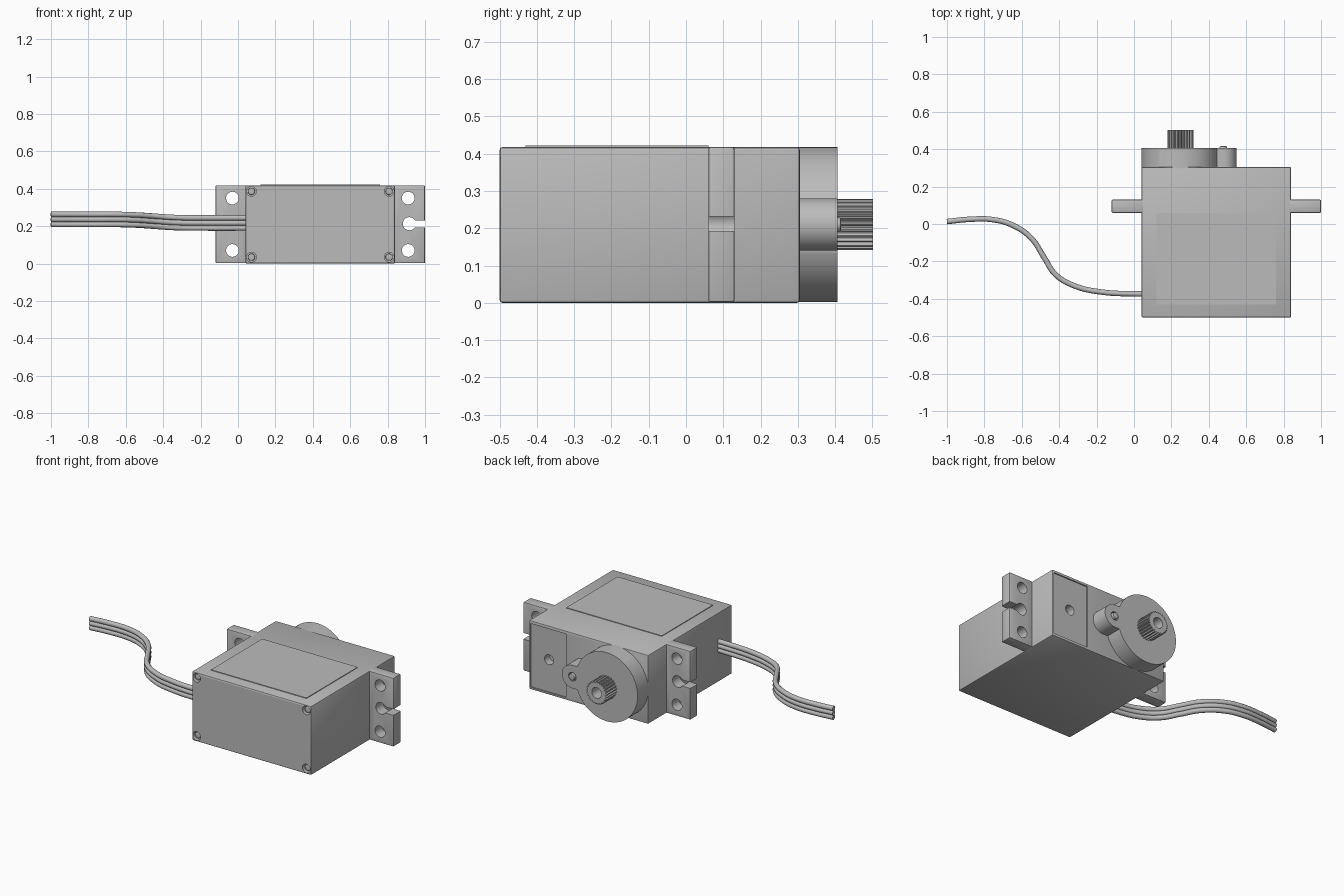
import bpy, bmesh, math
from mathutils import Matrix

old = bpy.data.objects.get("Cube")
if old:
    bpy.data.objects.remove(old, do_unlink=True)

grey = bpy.data.materials.new("plain grey")
grey.use_nodes = True
GREY = (0.5, 0.5, 0.5, 1)
grey.diffuse_color = GREY
grey.node_tree.nodes["Principled BSDF"].inputs["Base Color"].default_value = GREY

MID_X, MID_Z = 0.44, 0.21


def finish(bm, name):
    mesh = bpy.data.meshes.new(name)
    bmesh.ops.recalc_face_normals(bm, faces=bm.faces)
    bm.to_mesh(mesh)
    bm.free()
    mesh.materials.append(grey)
    obj = bpy.data.objects.new(name, mesh)
    bpy.context.collection.objects.link(obj)
    return obj


def box(name, x, y, z):
    """Box spanning the given (low, high) ranges."""
    bm = bmesh.new()
    bmesh.ops.create_cube(bm, size=1)
    for v in bm.verts:
        v.co = [r[0] + (c + 0.5) * (r[1] - r[0]) for c, r in zip(v.co, (x, y, z))]
    return finish(bm, name)


def rod(name, x, z, y, radius, sides=48):
    """Cylinder along y."""
    bm = bmesh.new()
    bmesh.ops.create_cone(bm, cap_ends=True, segments=sides, radius1=radius,
                          radius2=radius, depth=y[1] - y[0])
    bmesh.ops.rotate(bm, verts=bm.verts, matrix=Matrix.Rotation(math.pi / 2, 3, "X"))
    bmesh.ops.translate(bm, verts=bm.verts, vec=(x, sum(y) / 2, z))
    return finish(bm, name)


def activate(obj):
    bpy.ops.object.select_all(action="DESELECT")
    obj.select_set(True)
    bpy.context.view_layer.objects.active = obj


def bevel(obj, width, segments=2):
    mod = obj.modifiers.new("soft edges", "BEVEL")
    mod.width, mod.segments = width, segments
    mod.limit_method, mod.angle_limit = "ANGLE", math.radians(40)
    activate(obj)
    bpy.ops.object.modifier_apply(modifier=mod.name)


def combine(obj, others, operation="DIFFERENCE"):
    for other in others:
        other.hide_render = True
        mod = obj.modifiers.new("shape", "BOOLEAN")
        mod.operation, mod.object, mod.solver = operation, other, "EXACT"
        activate(obj)
        bpy.ops.object.modifier_apply(modifier=mod.name)
        bpy.data.objects.remove(other, do_unlink=True)


def smooth(obj):
    activate(obj)
    bpy.ops.object.shade_smooth_by_angle(angle=math.radians(30))


# Case with screw recesses at the front and a shallow panel at the back
case = box("case", (0.04, 0.84), (-0.5, 0.305), (0, 0.418))
bevel(case, 0.008)
corners = [(MID_X + sx * 0.368, MID_Z + sz * 0.176) for sx in (-1, 1) for sz in (-1, 1)]
cutters = [rod("screw_recess", x, z, (-0.55, -0.46), 0.026, 32) for x, z in corners]
cutters.append(box("panel_recess", (0.59, 0.83), (0.298, 0.35), (0.015, 0.4)))
cutters.append(rod("panel_hole", 0.71, MID_Z, (0.25, 0.35), 0.03, 32))
combine(case, cutters)
smooth(case)

# Screws sunk into the front corners
for i, (x, z) in enumerate(corners):
    screw = rod(f"screw_{i + 1}", x, z, (-0.49, -0.45), 0.019, 24)
    bevel(screw, 0.004)
    smooth(screw)

# Thin label plate on top
box("top_plate", (0.12, 0.76), (-0.43, 0.06), (0.41, 0.422))

# Mounting ears, each with two holes and an open keyhole slot
for name, s in (("left_ear", 1), ("right_ear", -1)):
    def span(a, b):
        return sorted((MID_X + s * a, MID_X + s * b))
    ear = box(name, span(0.38, 0.56), (0.06, 0.13), (0.002, 0.418))
    bevel(ear, 0.006)
    holes = [rod("hole", MID_X + s * 0.47, MID_Z + dz, (0, 0.2), 0.034, 32)
             for dz in (-0.14, 0.14)]
    holes.append(rod("key_hole", MID_X + s * 0.476, MID_Z + 0.003, (0, 0.2), 0.035, 32))
    holes.append(box("slot", span(0.48, 0.6), (0, 0.2), (0.193, 0.231)))
    combine(ear, holes)
    smooth(ear)

# Round gear housing merged with its small side boss
housing = rod("gear_housing", 0.248, MID_Z, (0.29, 0.406), 0.208, 96)
combine(housing, [rod("side_boss", 0.478, MID_Z, (0.29, 0.406), 0.07),
                  box("web", (0.35, 0.478), (0.29, 0.406), (0.14, 0.28))], "UNION")
bevel(housing, 0.006)
combine(housing, [rod("pin_hole", 0.478, MID_Z, (0.385, 0.45), 0.026, 32)])
smooth(housing)
pin = rod("housing_pin", 0.478, MID_Z, (0.37, 0.416), 0.02, 32)
bevel(pin, 0.006)
smooth(pin)

# Toothed output shaft with a screw hole in its end
TEETH = 25
bm = bmesh.new()
ring = []
for i in range(TEETH * 4):
    radius = 0.069 if i % 4 < 2 else 0.061
    a = math.tau * i / (TEETH * 4)
    ring.append(bm.verts.new((0.248 + radius * math.cos(a), 0.39, MID_Z + radius * math.sin(a))))
face = bm.faces.new(ring)
top = bmesh.ops.extrude_face_region(bm, geom=[face])["geom"]
bmesh.ops.translate(bm, vec=(0, 0.112, 0),
                    verts=[v for v in top if isinstance(v, bmesh.types.BMVert)])
shaft = finish(bm, "output_shaft")
combine(shaft, [rod("shaft_hole", 0.248, MID_Z, (0.42, 0.55), 0.032, 32)])

# Three-wire cable
PATH = [(-1, 0.013), (-0.88, 0.025), (-0.76, 0.024), (-0.65, -0.006), (-0.55, -0.075),
        (-0.48, -0.18), (-0.42, -0.27), (-0.32, -0.33), (-0.18, -0.363), (0.06, -0.375)]
for i, name in enumerate(("lower_wire", "middle_wire", "upper_wire")):
    curve = bpy.data.curves.new(name, "CURVE")
    curve.dimensions = "3D"
    curve.bevel_depth, curve.bevel_resolution = 0.0145, 4
    curve.use_fill_caps = True
    curve.resolution_u = 8
    spline = curve.splines.new("BEZIER")
    spline.bezier_points.add(len(PATH) - 1)
    for p, (x, y) in zip(spline.bezier_points, PATH):
        t = min(max((x + 0.65) / 0.4, 0), 1)
        drop = 0.019 * t * t * (3 - 2 * t)
        p.co = (x, y, 0.236 - drop + (i - 1) * 0.027)
        p.handle_left_type = p.handle_right_type = "AUTO"
    curve.materials.append(grey)
    wire = bpy.data.objects.new(name, curve)
    bpy.context.collection.objects.link(wire)
